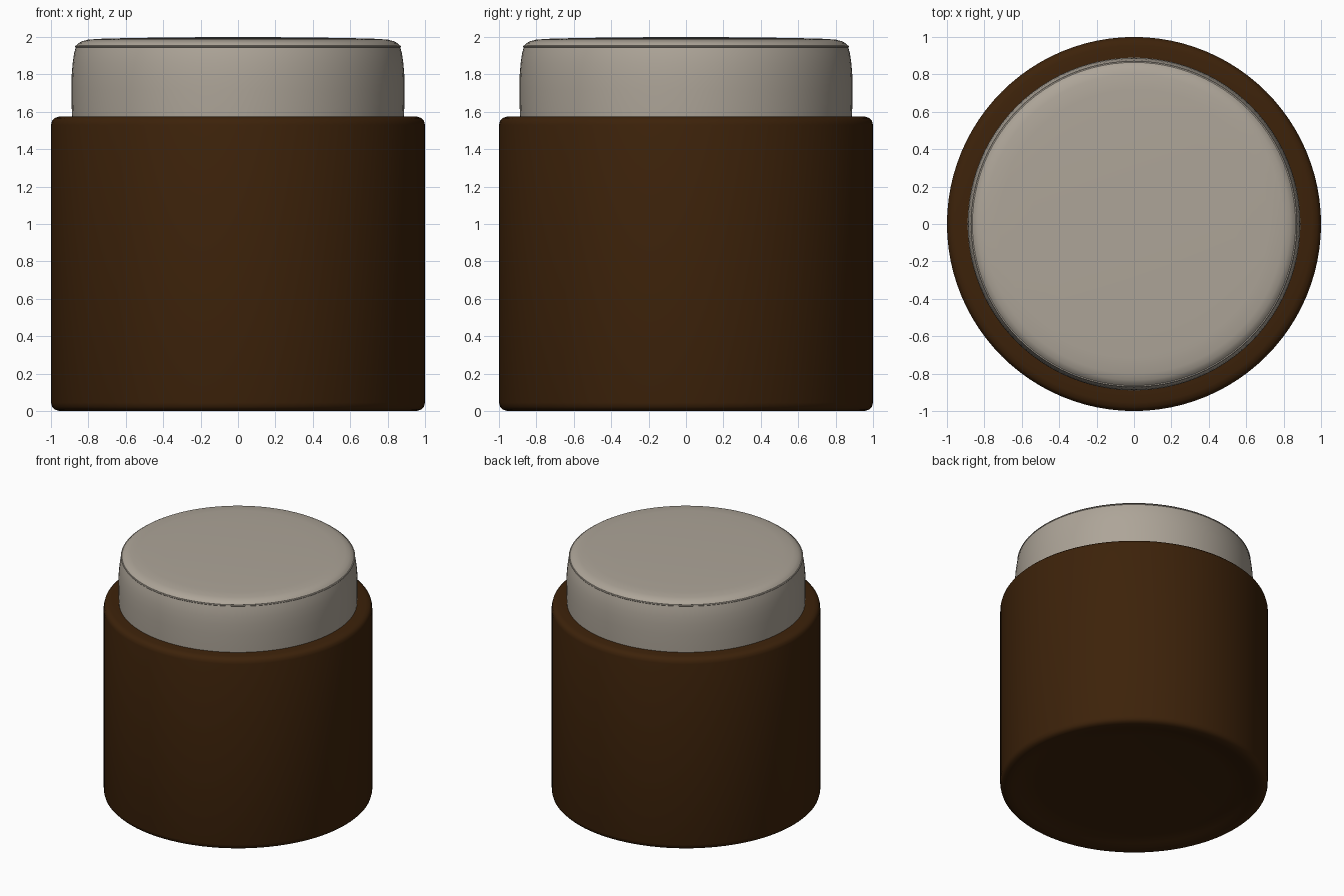
import bpy
import bmesh
from math import pi, radians

cube = bpy.data.objects.get("Cube")
if cube:
    bpy.data.objects.remove(cube, do_unlink=True)


def make_material(name, color):
    mat = bpy.data.materials.new(name)
    mat.use_nodes = True
    mat.diffuse_color = color
    bsdf = mat.node_tree.nodes["Principled BSDF"]
    bsdf.inputs["Base Color"].default_value = color
    bsdf.inputs["Roughness"].default_value = 0.8
    return mat


def lathe(name, profile, mat, steps=96):
    """Spin a (radius, height) profile around the z axis."""
    bm = bmesh.new()
    verts = [bm.verts.new((r, 0, z)) for r, z in profile]
    edges = [bm.edges.new(pair) for pair in zip(verts, verts[1:])]
    bmesh.ops.spin(bm, geom=verts + edges, cent=(0, 0, 0), axis=(0, 0, 1),
                   angle=2 * pi, steps=steps)
    bmesh.ops.remove_doubles(bm, verts=bm.verts, dist=0.0005)
    bmesh.ops.recalc_face_normals(bm, faces=bm.faces)
    mesh = bpy.data.meshes.new(name)
    bm.to_mesh(mesh)
    bm.free()
    mesh.materials.append(mat)
    obj = bpy.data.objects.new(name, mesh)
    bpy.context.collection.objects.link(obj)
    bpy.ops.object.select_all(action='DESELECT')
    obj.select_set(True)
    bpy.context.view_layer.objects.active = obj
    bpy.ops.object.shade_smooth_by_angle(angle=radians(40))
    return obj


brown = make_material("dark brown leather", (0.046, 0.016, 0.003, 1))
cream = make_material("warm grey fabric", (0.42, 0.375, 0.315, 1))

# Drum base with softly rounded rims and a shallow hollow underneath
lathe("drum_base", [
    (0, 0.04), (0.72, 0.04), (0.78, 0.036), (0.86, 0.018), (0.91, 0.004),
    (0.955, 0), (0.98, 0.008), (0.994, 0.022), (1, 0.045),
    (1, 1.53), (0.994, 1.553), (0.98, 1.567), (0.955, 1.575), (0.87, 1.575),
    (0, 1.575)], brown)

# Seat cushion: side band bulging slightly, tucked in at the seam
lathe("seat_cushion", [
    (0, 1.5), (0.885, 1.5), (0.889, 1.62), (0.890, 1.72), (0.889, 1.80),
    (0.884, 1.86), (0.877, 1.91), (0.868, 1.945), (0.860, 1.948),
    (0.860, 1.952), (0.864, 1.955), (0.852, 1.967), (0.835, 1.977),
    (0.80, 1.986), (0.72, 1.991), (0.55, 1.995), (0.3, 1.998), (0, 2.0)],
    cream)

# Thin piping along the cushion seam
lathe("seam_piping", [
    (0.858, 1.944), (0.870, 1.945), (0.873, 1.949), (0.870, 1.953),
    (0.858, 1.954)], cream)
